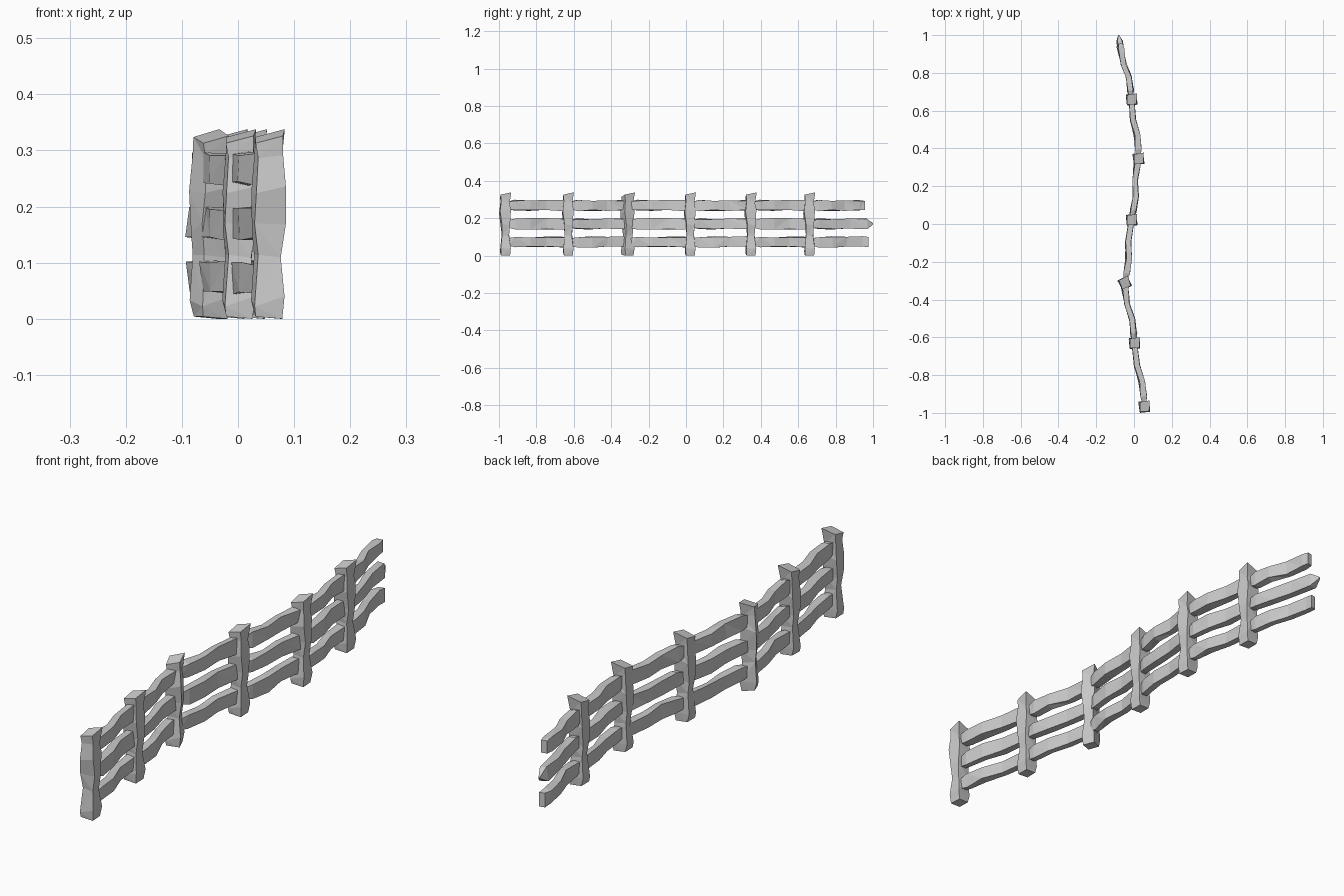
import bpy, bmesh, math, random
from mathutils import Vector, Matrix

if "Cube" in bpy.data.objects:
    bpy.data.objects.remove(bpy.data.objects["Cube"])

# post centres (x, y), turn in degrees
POSTS = [(0.055, -0.966, 5), (0.003, -0.63, 3), (-0.049, -0.312, 25),
         (-0.012, 0.022, 4), (0.024, 0.346, 6), (-0.012, 0.66, 4)]
END = Vector((-0.075, 0.97, 0))


def skin(name, rings, matrix=Matrix()):
    """Join four-cornered rings into a closed, flat-faceted timber."""
    bm = bmesh.new()
    loops = [[bm.verts.new(matrix @ Vector(p)) for p in r] for r in rings]
    for k, (a, b) in enumerate(zip(loops, loops[1:])):
        for i in range(4):
            j = (i + 1) % 4
            if (i + k) % 2:
                tris = ((a[i], a[j], b[j]), (a[i], b[j], b[i]))
            else:
                tris = ((a[i], a[j], b[i]), (a[j], b[j], b[i]))
            for t in tris:
                bm.faces.new(t)
    bm.faces.new(loops[0][::-1])
    bm.faces.new(loops[-1])
    bmesh.ops.recalc_face_normals(bm, faces=bm.faces)
    me = bpy.data.meshes.new(name)
    bm.to_mesh(me)
    bm.free()
    ob = bpy.data.objects.new(name, me)
    bpy.context.collection.objects.link(ob)


CORNERS = [(-1, -1), (1, -1), (1, 1), (-1, 1)]

# Hewn posts: z, half width, half depth
PROFILE = [(0.004, 0.024, 0.021), (0.03, 0.028, 0.025), (0.105, 0.022, 0.020),
           (0.16, 0.028, 0.023), (0.235, 0.027, 0.029), (0.29, 0.022, 0.023)]
for n, (px, py, turn) in enumerate(POSTS):
    rng = random.Random(4)
    rings = []
    for k, (z, hx, hy) in enumerate(PROFILE):
        rings.append([(sx * hx + rng.uniform(-.003, .003),
                       sy * hy + rng.uniform(-.003, .003),
                       0 if k == 0 and sx > 0 else z + (k > 0) * rng.uniform(-.012, .012))
                      for sx, sy in CORNERS])
    # slanted top with one flared corner
    rings.append([(-.026, -.026, .313), (.023, -.027, .326),
                  (.031, .029, .338), (-.022, .025, .324)])
    m = Matrix.Translation((px, py, 0)) @ Matrix.Rotation(math.radians(turn), 4, 'Z')
    skin(f"post_{n + 1}", rings, m)

# Rails between posts: name, centre height, end of the last span
RAILS = [("top_rail", 0.268, 0.955), ("middle_rail", 0.17, 1.0), ("bottom_rail", 0.073, 0.972)]
pts = [Vector((x, y, 0)) for x, y, _ in POSTS] + [END]
for r, (name, z, tip) in enumerate(RAILS):
    for n, (a, b) in enumerate(zip(pts, pts[1:])):
        rng = random.Random(10 * r + n % 2)
        last = n == len(POSTS) - 1
        d = (b - a).normalized()
        start = a + d * 0.012
        stop = b + d * 0.01
        if last:
            stop = a + d * ((tip - a.y) / d.y)
        side = Vector((d.y, -d.x, 0))
        rings = []
        for k, t in enumerate((0, 0.12, 0.36, 0.62, 0.9, 1)):
            c = start.lerp(stop, t)
            bow = 0.007 * math.sin(t * 2 * math.pi) + rng.uniform(-.003, .003)
            hw, hh = (0.015, 0.027) if 0 < k < 5 else (0.011, 0.02)
            if k == 5 and r == 1:
                hw, hh = 0.003, 0.003
            elif k == 5 and r == 0:
                hh = 0.024
            elif k == 5:
                hh = 0.027
            ring = []
            for sx, sz in CORNERS:
                p = c + side * (bow + sx * (hw + rng.uniform(-.004, .004) * (0 < k < 5)))
                p.z = z + sz * hh + rng.uniform(-.004, .004) * (0 < k < 5)
                ring.append(p)
            rings.append(ring)
        skin(f"{name}_{n + 1}", rings)
